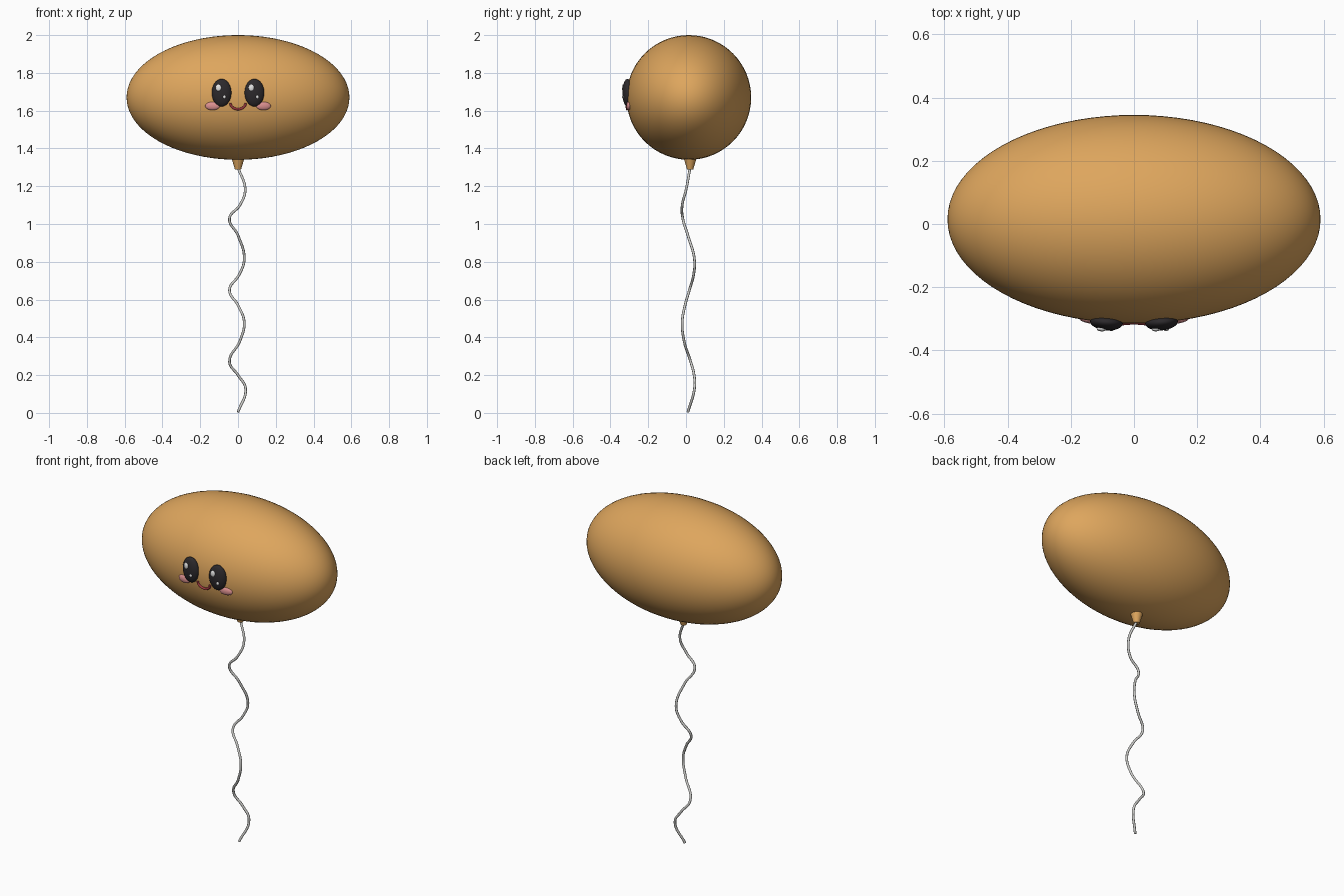
import bpy
import math
from mathutils import Vector

cube = bpy.data.objects.get("Cube")
if cube:
    bpy.data.objects.remove(cube, do_unlink=True)

CENTRE = Vector((0, 0.015, 1.67))
RADII = Vector((0.59, 0.33, 0.33))


def material(name, r, g, b):
    m = bpy.data.materials.new(name)
    m.use_nodes = True
    m.diffuse_color = (r, g, b, 1)
    bsdf = m.node_tree.nodes["Principled BSDF"]
    bsdf.inputs["Base Color"].default_value = (r, g, b, 1)
    bsdf.inputs["Roughness"].default_value = 0.5
    return m


TAN = material("balloon tan", 0.73, 0.38, 0.11)
BLACK = material("eye black", 0.025, 0.022, 0.025)
WHITE = material("highlight white", 0.9, 0.9, 0.9)
PINK = material("cheek pink", 0.72, 0.28, 0.28)
RED = material("mouth red", 0.35, 0.04, 0.05)
GREY = material("string grey", 0.62, 0.62, 0.6)


def finish(name, mat):
    ob = bpy.context.object
    ob.name = name
    ob.data.materials.append(mat)
    bpy.ops.object.shade_smooth_by_angle(angle=math.radians(40))
    return ob


def ellipsoid(name, mat, loc, radii, rot=(0, 0, 0), segments=32, rings=16):
    bpy.ops.mesh.primitive_uv_sphere_add(segments=segments, ring_count=rings,
                                         radius=1, location=loc, rotation=rot)
    bpy.context.object.scale = radii
    return finish(name, mat)


def on_balloon(x, z, lift=0.0):
    """Point on the front of the balloon, lifted towards the front."""
    h = (x / RADII.x) ** 2 + ((z - CENTRE.z) / RADII.z) ** 2
    return Vector((x, CENTRE.y - RADII.y * math.sqrt(1 - h) - lift, z))


def tube(name, mat, points, radius):
    curve = bpy.data.curves.new(name, "CURVE")
    curve.dimensions = "3D"
    curve.bevel_depth = radius
    curve.bevel_resolution = 2
    curve.use_fill_caps = True
    curve.resolution_u = 8
    spline = curve.splines.new("BEZIER")
    spline.bezier_points.add(len(points) - 1)
    for bp, p in zip(spline.bezier_points, points):
        bp.co = p
        bp.handle_left_type = bp.handle_right_type = "AUTO"
    ob = bpy.data.objects.new(name, curve)
    bpy.context.collection.objects.link(ob)
    curve.materials.append(mat)
    return ob


# Balloon body, poles along its length
ellipsoid("balloon", TAN, CENTRE, (RADII.z, RADII.y, RADII.x),
          rot=(0, math.pi / 2, 0), segments=64, rings=40)

# Knot, narrowing downwards
bpy.ops.mesh.primitive_cone_add(vertices=24, radius1=0.016, radius2=0.034,
                                depth=0.06, location=(0, 0.022, 1.318))
finish("knot", TAN)

# Face: eyes with highlights, and cheeks
for side, sx in (("right", -1), ("left", 1)):
    x, z = sx * 0.087, 1.695
    turn = (0, 0, sx * 0.08)
    eye = on_balloon(x, z)
    ellipsoid(side + "_eye", BLACK, eye, (0.052, 0.026, 0.073), turn)
    ellipsoid(side + "_highlight_large", WHITE,
              eye + Vector((-0.016, -0.022, 0.026)), (0.015, 0.007, 0.018), turn)
    ellipsoid(side + "_highlight_small", WHITE,
              eye + Vector((0.015, -0.023, -0.022)), (0.008, 0.005, 0.009), turn)
    ellipsoid(side + "_cheek", PINK, on_balloon(sx * 0.135, 1.625),
              (0.039, 0.012, 0.022), (0, 0, sx * 0.13))

# Smile
smile = []
for i in range(9):
    a = math.pi * (1 + i / 8)
    smile.append(on_balloon(0.04 * math.cos(a), 1.64 + 0.032 * math.sin(a), 0.003))
tube("mouth", RED, smile, 0.0065)

# Wavy string
path = [(0.0, 0.022, 1.3), (0.038, 0.0, 1.18), (0.01, -0.02, 1.1),
        (-0.045, -0.017, 1.03), (0.0, 0.01, 0.94), (0.033, 0.045, 0.81),
        (0.005, 0.04, 0.73), (-0.045, 0.018, 0.65), (0.0, -0.005, 0.57),
        (0.033, -0.02, 0.48), (0.01, -0.01, 0.38), (-0.045, 0.025, 0.27),
        (0.0, 0.043, 0.2), (0.04, 0.045, 0.13), (0.0, 0.01, 0.004)]
tube("string", GREY, path, 0.007)
